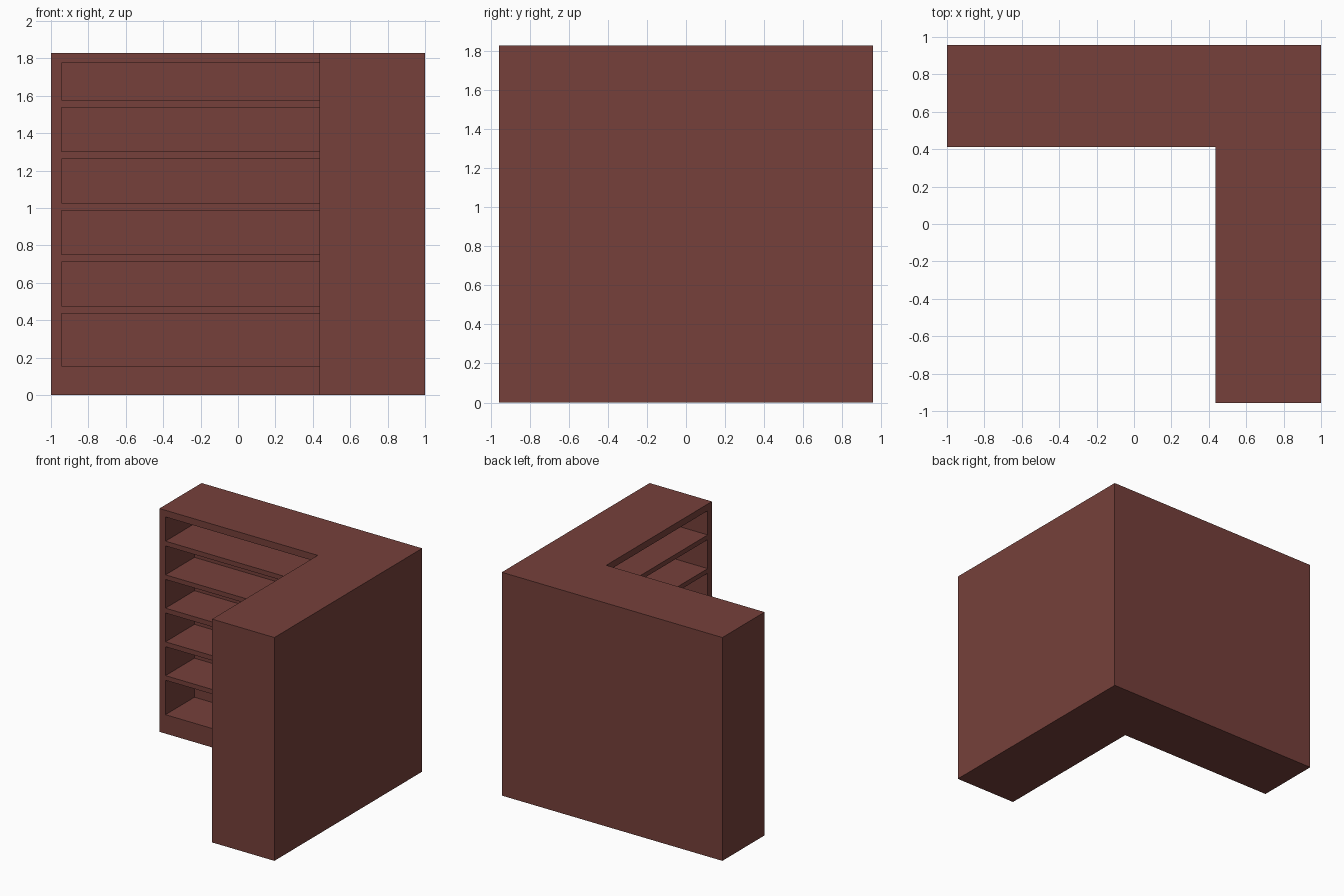
import bpy, bmesh

if "Cube" in bpy.data.objects:
    bpy.data.objects.remove(bpy.data.objects["Cube"])

# One dark reddish wood colour
wood = bpy.data.materials.new("dark_red_wood")
wood.diffuse_color = (0.18, 0.051, 0.043, 1)
wood.use_nodes = True
wood.node_tree.nodes["Principled BSDF"].inputs["Base Color"].default_value = wood.diffuse_color


def prisms(name, outline, levels):
    """Extrude one plan outline between each (bottom, top) pair of heights."""
    bm = bmesh.new()
    for z0, z1 in levels:
        face = bm.faces.new([bm.verts.new((x, y, z0)) for x, y in outline])
        ext = bmesh.ops.extrude_face_region(bm, geom=[face], use_keep_orig=True)
        top = [v for v in ext["geom"] if isinstance(v, bmesh.types.BMVert)]
        bmesh.ops.translate(bm, verts=top, vec=(0, 0, z1 - z0))
    bmesh.ops.recalc_face_normals(bm, faces=bm.faces)
    mesh = bpy.data.meshes.new(name)
    bm.to_mesh(mesh)
    bm.free()
    mesh.materials.append(wood)
    obj = bpy.data.objects.new(name, mesh)
    bpy.context.collection.objects.link(obj)
    return obj


# Overall size, inner corner of the L, and wall thicknesses
X, Y, H = 1.0, 0.957, 1.83
CX, CY = 0.435, 0.411
POST, DEPTH, OVER = 0.055, 0.375, 0.03

# L-shaped cabinet body
cabinet = prisms("corner_bookcase", [
    (-X, CY), (CX, CY), (CX, -Y), (X, -Y), (X, Y), (-X, Y)], [(0, H)])

# Six open bays that run round the inside corner, leaving the shelves between
bays = [(0.155, 0.437), (0.475, 0.712), (0.752, 0.988),
        (1.028, 1.263), (1.301, 1.538), (1.577, 1.775)]
cutter = prisms("shelf_bay_cutter", [
    (-X + POST, CY - OVER), (CX - OVER, CY - OVER), (CX - OVER, -Y + POST),
    (CX + DEPTH, -Y + POST), (CX + DEPTH, CY + DEPTH), (-X + POST, CY + DEPTH)], bays)
cutter.hide_render = True
cutter.hide_viewport = True

cut = cabinet.modifiers.new("shelf_bays", 'BOOLEAN')
cut.operation = 'DIFFERENCE'
cut.solver = 'EXACT'
cut.object = cutter
